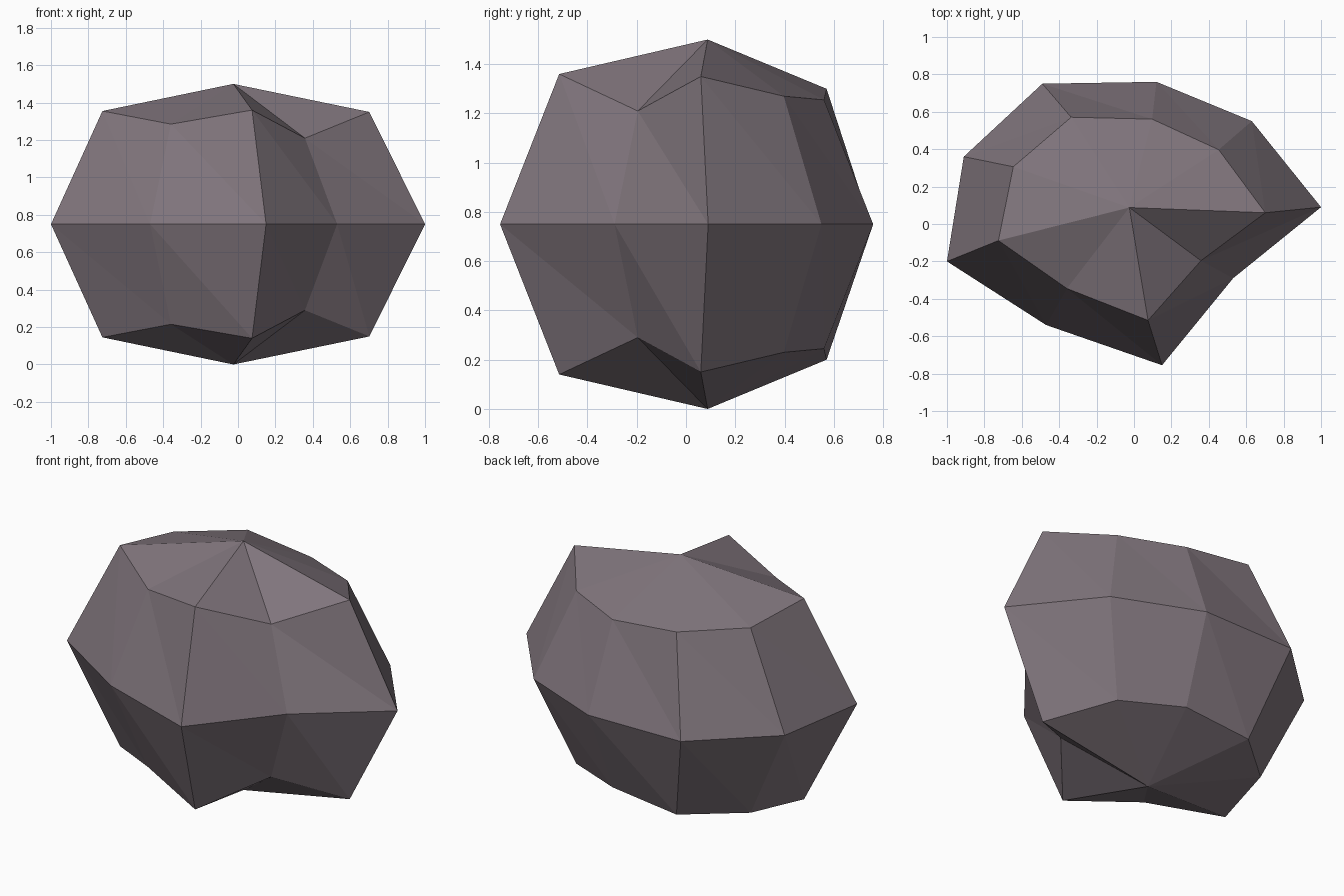
import bpy, bmesh
from math import radians
from mathutils import Vector, Matrix

cube = bpy.data.objects.get("Cube")
if cube:
    bpy.data.objects.remove(cube, do_unlink=True)

# Single stone colour
stone = bpy.data.materials.new("purple_grey_stone")
stone.use_nodes = True
colour = (0.216, 0.178, 0.202, 1)
stone.diffuse_color = colour
bsdf = stone.node_tree.nodes["Principled BSDF"]
bsdf.inputs["Base Color"].default_value = colour
bsdf.inputs["Roughness"].default_value = 0.9

# Widest ring: x, y, and the rise of the shoulder corner belonging to it
outline = [(1, .09, .60), (.63, .55, .52), (.12, .76, .505),
           (-.49, .75, .55), (-.91, .36, .557), (-1, -.2, .605),
           (-.47, -.54, .535), (.15, -.755, .61), (.53, -.29, .46)]
middle = .75
axis = Vector((-.025, .088, middle))
shrink = .71
twist = Matrix.Rotation(radians(-2.3), 3, "Z")

bm = bmesh.new()
waist = [bm.verts.new((x, y, middle)) for x, y, rise in outline]
count = len(waist)


def add_half(side):
    """Shoulder band and pointed cap above (1) or below (-1) the waist."""
    pole = bm.verts.new(axis + Vector((0, 0, side * middle)))
    shoulder = []
    for x, y, rise in outline:
        spoke = Vector((x, y, middle)) - axis
        offset = twist @ (spoke * shrink)
        offset.z = side * rise
        shoulder.append(bm.verts.new(axis + offset))
    for i in range(count):
        j = (i + 1) % count
        a, b, c, d = waist[i], waist[j], shoulder[j], shoulder[i]
        # The band is split along opposite diagonals above and below
        if side > 0:
            faces = [(a, b, d), (b, c, d)]
        else:
            faces = [(a, b, c), (a, c, d)]
        for face in faces + [(d, c, pole)]:
            bm.faces.new(face)


add_half(1)
add_half(-1)
bmesh.ops.recalc_face_normals(bm, faces=bm.faces)

mesh = bpy.data.meshes.new("rock")
bm.to_mesh(mesh)
bm.free()
mesh.materials.append(stone)
rock = bpy.data.objects.new("rock", mesh)
bpy.context.collection.objects.link(rock)
